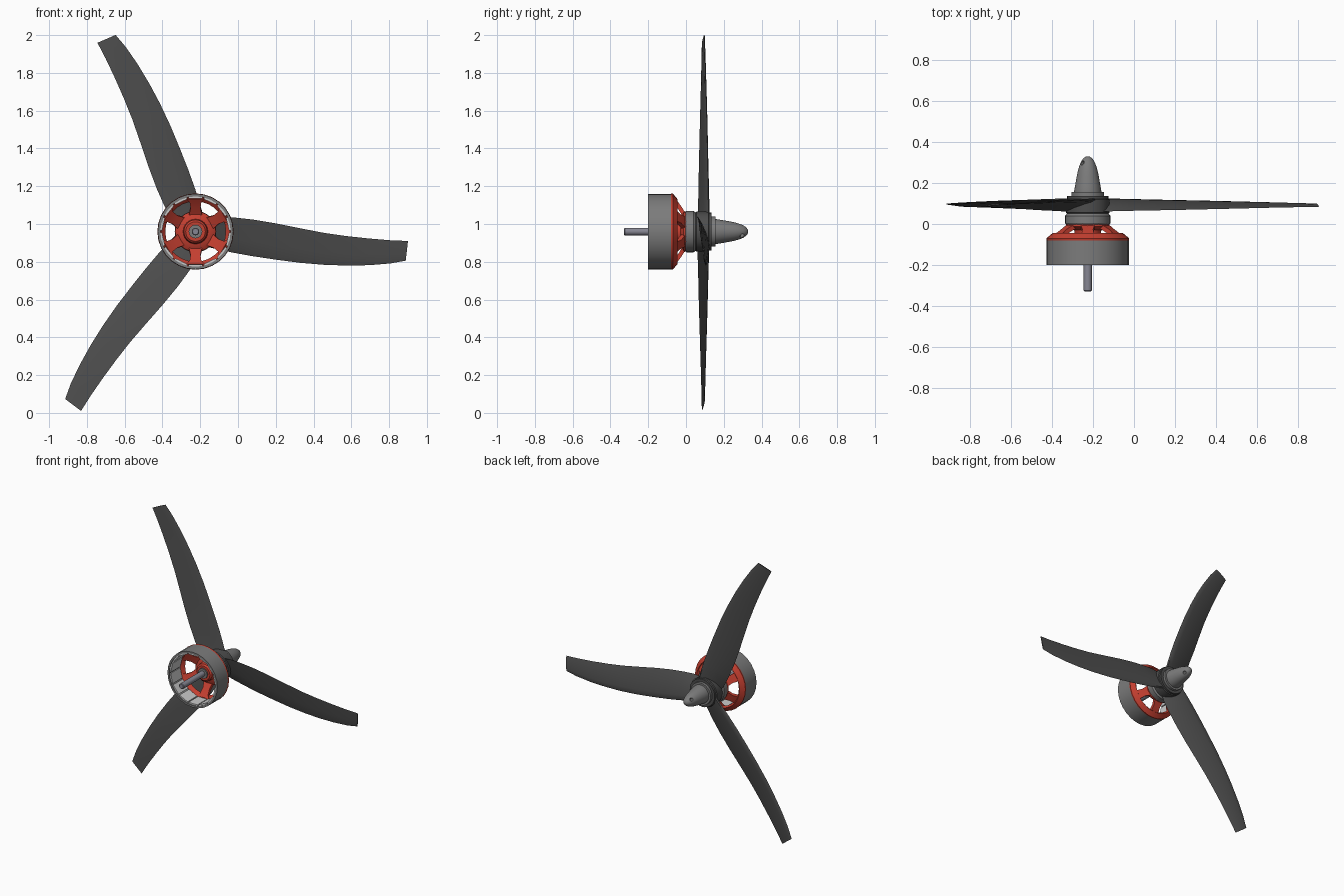
import bpy, bmesh, math
from mathutils import Vector, Matrix

if "Cube" in bpy.data.objects:
    bpy.data.objects.remove(bpy.data.objects["Cube"])

CX, CZ = -0.225, 0.96          # motor axis runs along y through this point
AXIS = Vector((CX, 0, CZ))


def material(name, rgb):
    m = bpy.data.materials.new(name)
    m.diffuse_color = (*rgb, 1)
    m.use_nodes = True
    m.node_tree.nodes["Principled BSDF"].inputs["Base Color"].default_value = m.diffuse_color
    return m


RED = material("red_metal", (0.56, 0.05, 0.03))
DARK = material("dark_plastic", (0.075, 0.075, 0.075))
GREY = material("grey_metal", (0.2, 0.2, 0.2))
STEEL = material("steel", (0.24, 0.24, 0.29))
LIGHT = material("magnet_grey", (0.55, 0.55, 0.55))


def finish(name, bm, mat, smooth=True):
    bmesh.ops.remove_doubles(bm, verts=bm.verts, dist=1e-5)
    bmesh.ops.recalc_face_normals(bm, faces=bm.faces)
    me = bpy.data.meshes.new(name)
    bm.to_mesh(me)
    bm.free()
    ob = bpy.data.objects.new(name, me)
    ob.location = AXIS
    bpy.context.collection.objects.link(ob)
    if mat:
        me.materials.append(mat)
    if smooth:
        bpy.ops.object.select_all(action='DESELECT')
        ob.select_set(True)
        bpy.context.view_layer.objects.active = ob
        bpy.ops.object.shade_smooth_by_angle(angle=math.radians(32))
    return ob


def lathe(name, profile, mat, sides=32, loop=False):
    """Revolve (radius, y) points about the y axis."""
    bm = bmesh.new()
    rings = []
    for r, y in profile:
        ring = []
        for i in range(sides):
            a = 2 * math.pi * i / sides
            ring.append(bm.verts.new((r * math.cos(a), y, r * math.sin(a))))
        rings.append(ring)
    pairs = list(zip(rings, rings[1:]))
    if loop:
        pairs.append((rings[-1], rings[0]))
    for p, q in pairs:
        for i in range(sides):
            j = (i + 1) % sides
            bm.faces.new((p[i], p[j], q[j], q[i]))
    if not loop:
        bm.faces.new(rings[0])
        bm.faces.new(rings[-1])
    return finish(name, bm, mat)


def loft(name, sections, mat, angle):
    """Skin closed sections, cap the ends, turn the result about the y axis."""
    bm = bmesh.new()
    rings = [[bm.verts.new(p) for p in s] for s in sections]
    n = len(rings[0])
    for p, q in zip(rings, rings[1:]):
        for i in range(n):
            j = (i + 1) % n
            bm.faces.new((p[i], p[j], q[j], q[i]))
    bm.faces.new(rings[0])
    bm.faces.new(rings[-1])
    bm.transform(Matrix.Rotation(-angle, 4, 'Y'))
    return finish(name, bm, mat)


# Motor bell, open at the front, with magnets inside
lathe("motor_bell", [(0.2, -0.2), (0.2, -0.078), (0.186, -0.078), (0.186, -0.2)],
      GREY, 28, True)
for k in range(14):
    a = 2 * math.pi * (k + 0.5) / 14
    h = 0.036
    secs = [[(0.174, y, -h), (0.187, y, -h), (0.187, y, h), (0.174, y, h)]
            for y in (-0.195, -0.085)]
    loft(f"magnet_{k + 1}", secs, LIGHT, a)

# Red spoked back of the bell
lathe("red_rim", [(0.2, -0.08), (0.202, -0.07), (0.172, -0.045), (0.16, -0.055),
                  (0.184, -0.08)], RED, 28, True)
for k in range(6):
    secs = []
    for r, y, w in ((0.184, -0.064, 0.048), (0.166, -0.049, 0.031),
                    (0.135, -0.026, 0.026), (0.1, -0.004, 0.034)):
        secs.append([(r, y, -w), (r, y, w), (r - 0.012, y - 0.018, w),
                     (r - 0.012, y - 0.018, -w)])
    loft(f"red_spoke_{k + 1}", secs, RED, math.pi / 6 + k * math.pi / 3)
lathe("red_hub", [(0.03, -0.075), (0.052, -0.075), (0.062, -0.065), (0.066, -0.03),
                  (0.09, -0.024), (0.108, -0.012), (0.106, 0.0), (0.03, 0.0)], RED, 24)

# Shaft and its bearing collar
lathe("shaft", [(0.016, -0.328), (0.02, -0.324), (0.02, 0.16)], STEEL, 20)
lathe("shaft_collar", [(0.036, -0.085), (0.036, -0.06)], GREY, 20)

# Propeller mount, hub and washers
lathe("mount_plate", [(0.106, -0.002), (0.11, 0.004), (0.11, 0.04), (0.1, 0.052)], GREY)
lathe("propeller_hub", [(0.1, 0.05), (0.106, 0.056), (0.106, 0.118), (0.1, 0.122)], DARK)
lathe("large_washer", [(0.1, 0.12), (0.1, 0.136)], DARK)
lathe("small_washer", [(0.08, 0.134), (0.08, 0.155)], GREY)

# Spinner nut with a cross hole near the tip
spinner = lathe("spinner_nut", [(0.066, 0.15), (0.066, 0.16), (0.061, 0.19),
                                (0.055, 0.225), (0.049, 0.255), (0.042, 0.28),
                                (0.033, 0.303), (0.022, 0.319), (0.011, 0.327),
                                (0.002, 0.329)], GREY)
bm = bmesh.new()
bmesh.ops.create_cone(bm, cap_ends=True, segments=14, radius1=0.011, radius2=0.011, depth=0.2)
bm.transform(Matrix.Translation((0, 0.297, 0)) @ Matrix.Rotation(math.radians(-50), 4, 'Y'))
cutter = finish("hole_cutter", bm, None, False)
cutter.hide_render = True
cutter.hide_viewport = True
cut = spinner.modifiers.new("cross_hole", 'BOOLEAN')
cut.object = cutter
cut.solver = 'EXACT'

# Blades: radius, trailing edge, leading edge, y at trailing, y at leading, thickness
STATIONS = [(0.04, 0.07, -0.075, 0.06, 0.118, 0.022),
            (0.12, 0.08, -0.095, 0.062, 0.118, 0.021),
            (0.2, 0.075, -0.112, 0.064, 0.117, 0.019),
            (0.3, 0.064, -0.13, 0.066, 0.115, 0.017),
            (0.42, 0.044, -0.148, 0.068, 0.113, 0.015),
            (0.55, 0.018, -0.165, 0.071, 0.111, 0.013),
            (0.68, -0.007, -0.176, 0.074, 0.108, 0.012),
            (0.8, -0.024, -0.18, 0.077, 0.105, 0.011),
            (0.92, -0.037, -0.178, 0.08, 0.102, 0.01),
            (1.03, -0.046, -0.169, 0.082, 0.099, 0.009),
            (1.125, -0.05, -0.154, 0.084, 0.097, 0.007)]
FOIL = [(0, 0), (0.2, 0.5), (0.5, 0.75), (0.8, 0.7), (0.95, 0.4), (1, 0),
        (0.9, -0.25), (0.6, -0.2), (0.25, -0.15)]
for k in range(3):
    secs = []
    for u, v0, v1, y0, y1, th in STATIONS:
        lean = 0.012 if u > 1.1 else 0          # tip is cut slightly slanted
        secs.append([(u - lean * t, y0 + (y1 - y0) * t + th * f, v0 + (v1 - v0) * t)
                     for t, f in FOIL])
    loft(f"blade_{k + 1}", secs, DARK, k * 2 * math.pi / 3)
